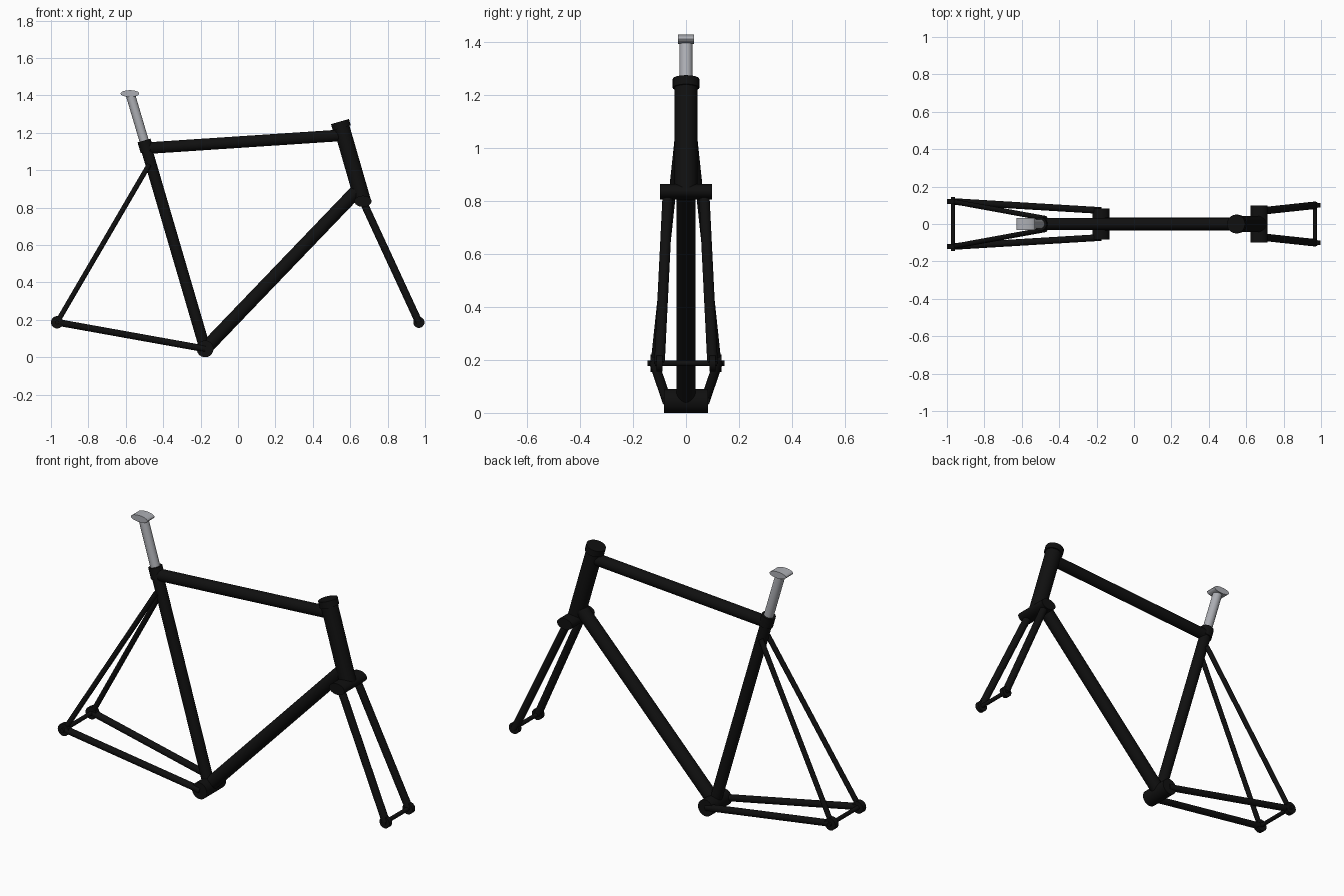
import bpy
from mathutils import Vector

cube = bpy.data.objects.get("Cube")
if cube:
    bpy.data.objects.remove(cube, do_unlink=True)


def material(name, rgb, metallic, roughness):
    mat = bpy.data.materials.new(name)
    mat.use_nodes = True
    mat.diffuse_color = (*rgb, 1)
    shader = mat.node_tree.nodes["Principled BSDF"]
    shader.inputs["Base Color"].default_value = (*rgb, 1)
    shader.inputs["Metallic"].default_value = metallic
    shader.inputs["Roughness"].default_value = roughness
    return mat


black = material("black_paint", (0.005, 0.005, 0.005), 0, 0.5)
silver = material("silver_metal", (0.42, 0.43, 0.46), 0, 0.4)


def finish(obj, name, mat):
    obj.name = obj.data.name = name
    obj.data.materials.append(mat)
    bpy.ops.object.transform_apply(location=False, rotation=True, scale=True)
    bpy.ops.object.shade_smooth_by_angle()


def tube(name, start, end, radius, mat=black):
    """Round tube between two points."""
    a, b = Vector(start), Vector(end)
    axis = b - a
    bpy.ops.mesh.primitive_cylinder_add(
        vertices=24, radius=radius, depth=axis.length, location=(a + b) / 2,
        rotation=axis.to_track_quat("Z", "Y").to_euler())
    finish(bpy.context.object, name, mat)


def cross_bar(name, centre, rx, rz, half_width, mat=black):
    """Elliptical bar running across the frame along y."""
    bpy.ops.mesh.primitive_cylinder_add(
        vertices=24, radius=1, depth=2, location=centre, rotation=(1.570796, 0, 0))
    obj = bpy.context.object
    obj.scale = (rx, rz, half_width)
    finish(obj, name, mat)


# Key points of the frame, in the middle plane
bracket = Vector((-0.176, 0, 0.045))
seat_top = Vector((-0.494, 0, 1.13))
head_top = Vector((0.545, 0, 1.26))
crown = Vector((0.668, 0, 0.834))
rear_axle = Vector((-0.967, 0, 0.187))
front_axle = Vector((0.967, 0, 0.187))
lean = (seat_top - bracket).normalized()
head_lean = (head_top - crown).normalized()

# Main triangle
tube("seat_tube", bracket, seat_top, 0.03)
tube("top_tube", (-0.485, 0, 1.118), (0.56, 0, 1.187), 0.031)
tube("down_tube", bracket, (0.64, 0, 0.895), 0.036)
tube("head_tube", crown, head_top, 0.043)
tube("headset_cap", head_top - head_lean * 0.035, head_top, 0.05)
cross_bar("bottom_bracket", bracket, 0.045, 0.045, 0.083)

# Seat post
tube("seat_collar", seat_top - lean * 0.03, seat_top + lean * 0.03, 0.036)
tube("seat_post", seat_top, (-0.577, 0, 1.41), 0.025, silver)
cross_bar("saddle_clamp", (-0.578, 0, 1.41), 0.05, 0.018, 0.031, silver)

# Fork crown and axles
cross_bar("fork_crown", crown, 0.046, 0.03, 0.098)
cross_bar("rear_axle", rear_axle, 0.011, 0.011, 0.145)
cross_bar("front_axle", front_axle, 0.011, 0.011, 0.117)

# Paired stays, blades and dropouts
for label, s in (("left", 1), ("right", -1)):
    side = Vector((0, s, 0))
    rear = rear_axle + side * 0.12
    front = front_axle + side * 0.1
    tube("chain_stay_" + label, bracket + side * 0.072, rear, 0.018)
    tube("seat_stay_" + label, Vector((-0.475, 0, 1.03)) + side * 0.03, rear, 0.0135)
    tube("fork_blade_" + label, crown + side * 0.068, front, 0.02)
    cross_bar("rear_dropout_" + label, rear, 0.033, 0.033, 0.014)
    cross_bar("front_dropout_" + label, front, 0.03, 0.03, 0.012)
